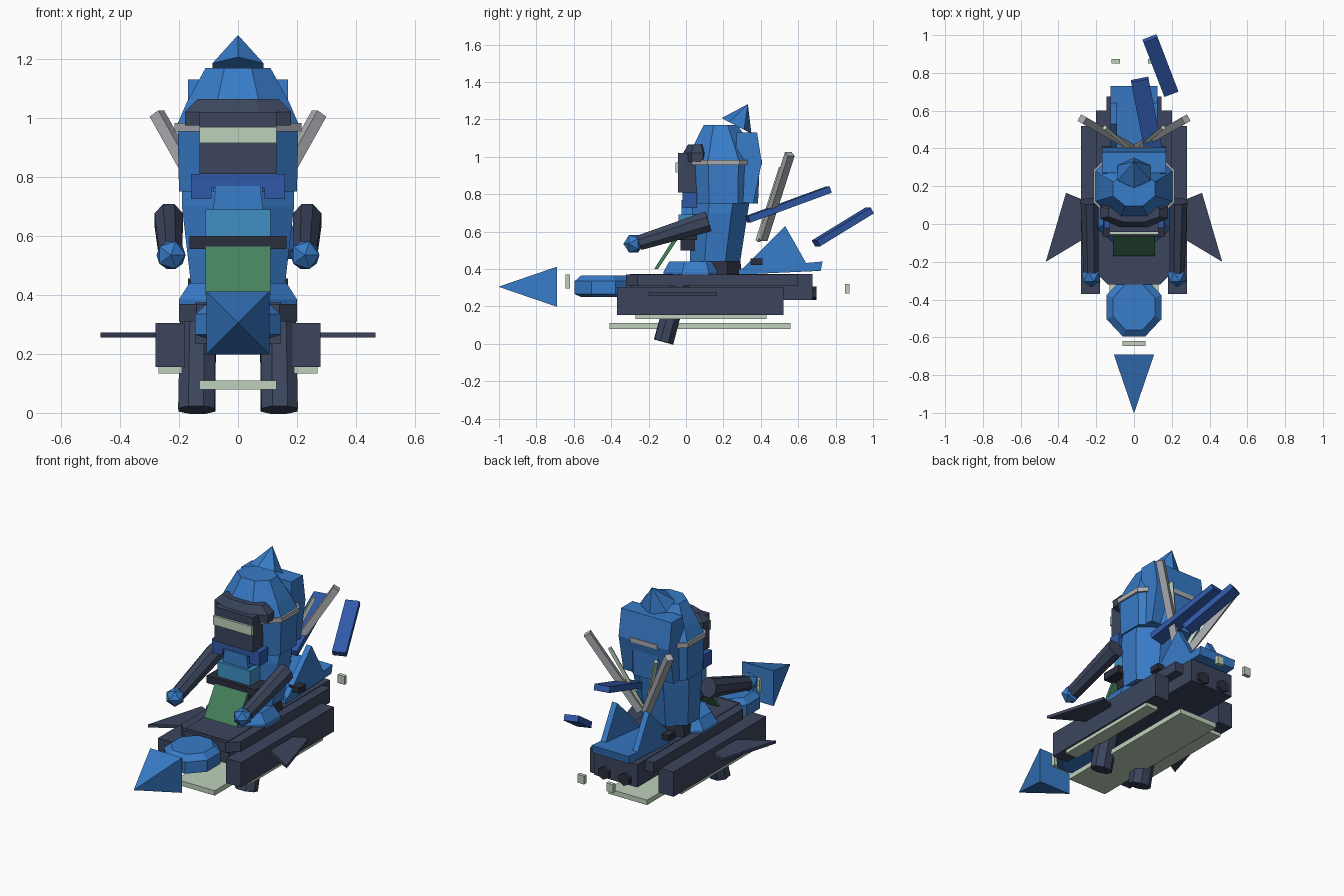
import bpy
import bmesh
from math import pi, cos, sin
from mathutils import Vector, Matrix

cube = bpy.data.objects.get("Cube")
if cube:
    bpy.data.objects.remove(cube, do_unlink=True)


def material(name, rgb):
    m = bpy.data.materials.new(name)
    m.use_nodes = True
    m.diffuse_color = (*rgb, 1)
    m.node_tree.nodes["Principled BSDF"].inputs["Base Color"].default_value = (*rgb, 1)
    return m


BLUE = material("blue", (0.04, 0.2, 0.58))
NAVY = material("navy", (0.03, 0.1, 0.4))
SKY = material("sky blue", (0.05, 0.28, 0.56))
SLATE = material("slate", (0.045, 0.06, 0.11))
CHARCOAL = material("charcoal", (0.024, 0.028, 0.045))
GREEN = material("green", (0.06, 0.22, 0.11))
PALE = material("pale green", (0.52, 0.64, 0.5))
SILVER = material("silver", (0.4, 0.41, 0.44))


def finish(name, bm, mat, matrix=None):
    if matrix:
        bm.transform(matrix)
    bmesh.ops.recalc_face_normals(bm, faces=bm.faces)
    mesh = bpy.data.meshes.new(name)
    bm.to_mesh(mesh)
    bm.free()
    mesh.materials.append(mat)
    ob = bpy.data.objects.new(name, mesh)
    bpy.context.collection.objects.link(ob)
    return ob


def loft(name, rings, n, mat, matrix=None):
    """Rings of (centre y, z, half x, half y) with flat sides facing the axes."""
    bm = bmesh.new()
    k = 1 / cos(pi / n) if n % 4 == 0 else 1
    loops = []
    for cy, z, hx, hy in rings:
        angles = [2 * pi * (i + 0.5) / n for i in range(n)]
        loops.append([bm.verts.new((k * hx * cos(a), cy + k * hy * sin(a), z)) for a in angles])
    for low, high in zip(loops, loops[1:]):
        for i in range(n):
            j = (i + 1) % n
            bm.faces.new((low[i], low[j], high[j], high[i]))
    bm.faces.new(loops[0][::-1])
    bm.faces.new(loops[-1])
    return finish(name, bm, mat, matrix)


def box(name, x, y, z, mat):
    """Box from its (low, high) limits."""
    bm = bmesh.new()
    bmesh.ops.create_cube(bm, size=1)
    lims = (x, y, z)
    size = Matrix.Diagonal([b - a for a, b in lims] + [1])
    return finish(name, bm, mat, Matrix.Translation([(a + b) / 2 for a, b in lims]) @ size)


def bar(name, a, b, w0, t0, w1, t1, n, mat):
    """Straight or tapered bar between two points."""
    a, b = Vector(a), Vector(b)
    d = b - a
    matrix = Matrix.Translation(a) @ d.to_track_quat("Z", "Y").to_matrix().to_4x4()
    return loft(name, [(0, 0, w0, t0), (0, d.length, w1, t1)], n, mat, matrix)


def plate(name, points, push, mat):
    """Flat outline given a thickness."""
    bm = bmesh.new()
    face = bm.faces.new([bm.verts.new(p) for p in points])
    out = bmesh.ops.extrude_face_region(bm, geom=[face])["geom"]
    bmesh.ops.translate(bm, vec=push, verts=[v for v in out if isinstance(v, bmesh.types.BMVert)])
    return finish(name, bm, mat)


# Craft hull, nose and engines
plate("hull_deck", [(-.2, .6, .31), (.2, .6, .31), (.2, -.26, .31), (.14, -.32, .31),
                    (-.14, -.32, .31), (-.2, -.26, .31)], (0, 0, .06), SLATE)
box("hull_core", (-.145, .145), (-.3, .675), (.235, .374), SLATE)
loft("nose_pod", [(-.44, .25, .1, .12), (-.44, .265, .145, .155),
                  (-.44, .335, .145, .155), (-.44, .366, .11, .12)], 8, BLUE)
bar("nose_cone", (0, -.69, .305), (0, -1, .305), .107, .107, .001, .001, 4, BLUE)
box("nose_light", (-.06, .06), (-.645, -.62), (.295, .37), PALE)
box("belly_glow", (-.13, .13), (-.41, .56), (.08, .11), PALE)

# Tail cowl
plate("tail_floor", [(-.125, .28, .37), (-.125, .72, .39), (-.125, .73, .44), (-.125, .28, .4)],
      (.25, 0, 0), BLUE)

# Pilot torso
loft("waist", [(.17, .36, .15, .13), (.17, .45, .13, .12)], 8, CHARCOAL)
loft("skirt", [(.05, .36, .2, .17), (.05, .385, .2, .17), (.05, .44, .165, .14)], 8, BLUE)
loft("torso", [(.155, .44, .16, .135), (.18, .7, .19, .15), (.19, .76, .19, .15)], 8, BLUE)
loft("chest", [(.07, .69, .085, .095), (.07, .77, .075, .095)], 4, BLUE)
box("chest_panel", (-.11, .11), (-.04, .06), (.6, .69), SKY)
box("belt", (-.165, .165), (-.065, .06), (.555, .6), CHARCOAL)
box("belly", (-.1, .1), (-.03, .06), (.5, .56), CHARCOAL)
plate("apron", [(-.11, -.17, .4), (-.11, -.15, .4), (-.11, -.04, .565), (-.11, -.065, .565)],
      (.22, 0, 0), GREEN)
box("collar", (-.16, .16), (-.02, .06), (.765, .81), NAVY)

# Head, hood and visor
loft("head", [(.2, .75, .2, .185), (.2, .98, .205, .195), (.195, 1.05, .175, .16),
              (.185, 1.17, .11, .09)], 8, BLUE)
plate("hood_back", [(-.17, .26, .76), (-.17, .36, .75), (-.17, .405, .97), (-.17, .38, 1.13),
                    (-.17, .27, 1.13)], (.34, 0, 0), BLUE)
bar("hood_spike", (0, .27, 1.165), (0, .33, 1.28), .1, .09, .001, .001, 6, BLUE)
box("visor", (-.13, .13), (-.042, .06), (.81, 1.02), SLATE)
loft("brow", [(.06, .975, .18, .07), (.06, 1.02, .18, .075), (.06, 1.065, .135, .05)], 8, SLATE)
box("visor_slit", (-.13, .13), (-.055, -.04), (.915, .97), PALE)
loft("head_band", [(.2, .955, .215, .207), (.2, .983, .215, .207)], 8, SILVER)

# Mirrored parts
for s, side in ((1, "left"), (-1, "right")):
    def span(a, b):
        return tuple(sorted((s * a, s * b)))

    box(side + "_side_pod", span(.18, .28), (-.37, .52), (.155, .305), SLATE)
    box(side + "_pod_glow", span(.19, .27), (-.27, .43), (.133, .155), PALE)
    plate(side + "_wing", [(s * .2, .1, .255), (s * .36, .165, .255), (s * .467, -.2, .255),
                           (s * .2, -.04, .255)], (0, 0, .018), SLATE)
    bar(side + "_engine", (s * .07, .66, .27), (s * .07, .697, .27), .04, .037, .04, .037, 6, CHARCOAL)
    box(side + "_exhaust", span(.075, .12), (.85, .873), (.27, .32), PALE)
    plate(side + "_tail_fin", [(s * .125, .28, .38), (s * .125, .53, .63), (s * .125, .66, .4)],
          (-s * .035, 0, 0), BLUE)
    bar(side + "_leg", (s * .14, -.12, .01), (s * .135, -.03, .34), .062, .052, .06, .05, 8, SLATE)
    bar(side + "_arm", (s * .235, .12, .655), (s * .228, -.25, .54), .048, .055, .04, .04, 8, SLATE)
    bm = bmesh.new()
    bmesh.ops.create_icosphere(bm, subdivisions=1, radius=.055)
    finish(side + "_hand", bm, BLUE, Matrix.Translation((s * .227, -.28, .535)) @ Matrix.Rotation(pi / 2, 4, "X"))
    box(side + "_collar_tab", span(.09, .16), (-.02, .06), (.725, .767), NAVY)
    box(side + "_hip_peg", span(.1, .17), (.345, .41), (.42, .455), CHARCOAL)
    bar(side + "_back_pole", (s * .02, .41, .56), (s * .275, .555, 1.015), .02, .02, .02, .02, 4, SILVER)
    bar(side + "_back_rod", (s * .005, .385, .55), (s * .155, .51, .94), .01, .01, .01, .01, 4, PALE)

# Loose bars trailing behind
bar("inner_trailing_bar", (.115, .33, .665), (.03, .765, .825), .047, .018, .047, .018, 4, NAVY)
bar("outer_trailing_bar", (.195, .695, .537), (.085, .982, .713), .04, .018, .04, .018, 4, NAVY)
